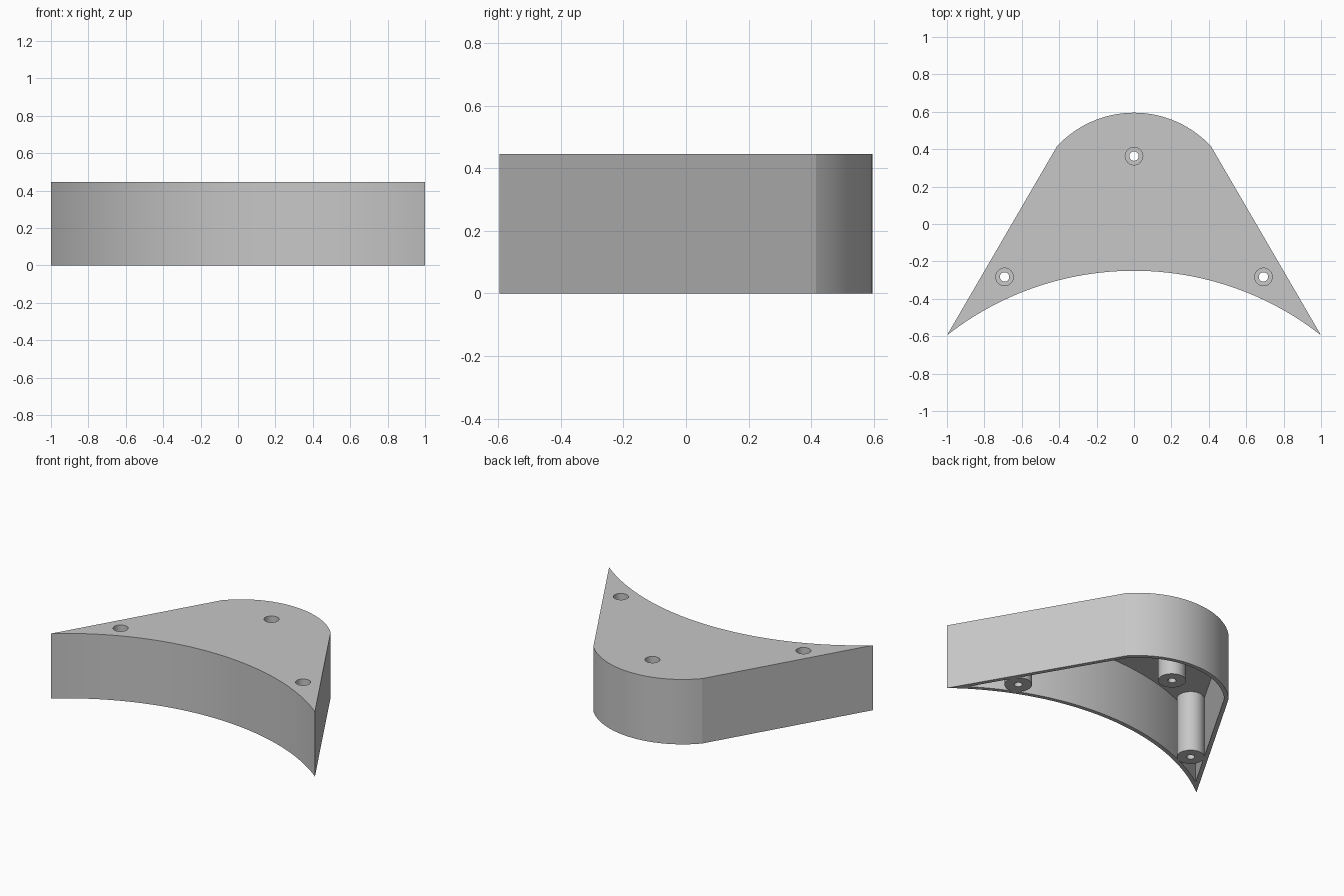
import bpy
import bmesh
import math
from mathutils import Vector

cube = bpy.data.objects.get("Cube")
if cube:
    bpy.data.objects.remove(cube, do_unlink=True)

HEIGHT = 0.445
WALL = 0.027
ROOF = 0.03
TIP = Vector((1, -0.595))
CORNER = Vector((0.412, 0.415))
FRONT_MID, BACK_MID = -0.25, 0.595

grey = bpy.data.materials.new("light grey")
grey.use_nodes = True
grey.diffuse_color = (0.57, 0.57, 0.57, 1)
grey.node_tree.nodes["Principled BSDF"].inputs["Base Color"].default_value = (0.57, 0.57, 0.57, 1)


def arc_circle(end, mid):
    """Centre height and radius of the arc through the end, its mirror and the middle."""
    sag = mid - end.y
    radius = (end.x ** 2 + sag ** 2) / (2 * sag)
    return mid - radius, radius


def arc(end, cy, steps):
    """Points from the given end over the top to its mirror image."""
    radius = math.hypot(end.x, end.y - cy)
    half = math.asin(end.x / radius)
    angles = [half * (1 - 2 * i / steps) for i in range(steps + 1)]
    return [(radius * math.sin(a), cy + radius * math.cos(a)) for a in angles]


def outline(inset):
    """Wing outline: concave front arc, straight sides, convex back arc."""
    along = (CORNER - TIP).normalized()
    outward = Vector((along.y, -along.x))
    start = TIP - outward * inset

    def meet(cy, radius):
        v = start - Vector((0, cy))
        b = along.dot(v)
        return start + along * (-b + math.sqrt(b * b - v.dot(v) + radius ** 2))

    front_c, front_r = arc_circle(TIP, FRONT_MID)
    back_c, back_r = arc_circle(CORNER, BACK_MID)
    front = arc(meet(front_c, front_r + inset), front_c, 48)
    back = arc(meet(back_c, back_r - inset), back_c, 40)
    return back + front[::-1]


def prism(name, points, z0, z1):
    bm = bmesh.new()
    face = bm.faces.new([bm.verts.new((x, y, z0)) for x, y in points])
    top = bmesh.ops.extrude_face_region(bm, geom=[face])["geom"]
    verts = [v for v in top if isinstance(v, bmesh.types.BMVert)]
    bmesh.ops.translate(bm, verts=verts, vec=(0, 0, z1 - z0))
    bmesh.ops.recalc_face_normals(bm, faces=bm.faces)
    mesh = bpy.data.meshes.new(name)
    bm.to_mesh(mesh)
    bm.free()
    mesh.materials.append(grey)
    obj = bpy.data.objects.new(name, mesh)
    bpy.context.collection.objects.link(obj)
    return obj


def cylinder(name, centre, radius, z0, z1, sides=40):
    ring = [(centre[0] + radius * math.cos(i * math.tau / sides),
             centre[1] + radius * math.sin(i * math.tau / sides)) for i in range(sides)]
    return prism(name, ring, z0, z1)


def combine(target, tool, operation):
    """Apply a boolean and discard the tool."""
    mod = target.modifiers.new(operation, "BOOLEAN")
    mod.operation = operation
    mod.solver = "EXACT"
    mod.object = tool
    bpy.context.view_layer.objects.active = target
    bpy.ops.object.modifier_apply(modifier=mod.name)
    bpy.data.objects.remove(tool, do_unlink=True)


# Shell, hollow and open underneath
housing = prism("housing", outline(0), 0, HEIGHT)
combine(housing, prism("cavity", outline(WALL), -0.1, HEIGHT - ROOF), "DIFFERENCE")

# Screw posts with a wide bore from above and a narrow hole through the foot
for spot in [(-0.692, -0.283), (0.692, -0.283), (0, 0.363)]:
    combine(housing, cylinder("post", spot, 0.085, 0, HEIGHT - ROOF / 2), "UNION")
    combine(housing, cylinder("wide_bore", spot, 0.047, 0.08, HEIGHT + 0.1), "DIFFERENCE")
    combine(housing, cylinder("screw_hole", spot, 0.025, -0.1, 0.2), "DIFFERENCE")

# Smooth curves, crisp edges
bpy.ops.object.select_all(action="DESELECT")
housing.select_set(True)
bpy.context.view_layer.objects.active = housing
bpy.ops.object.shade_smooth_by_angle(angle=math.radians(12))
